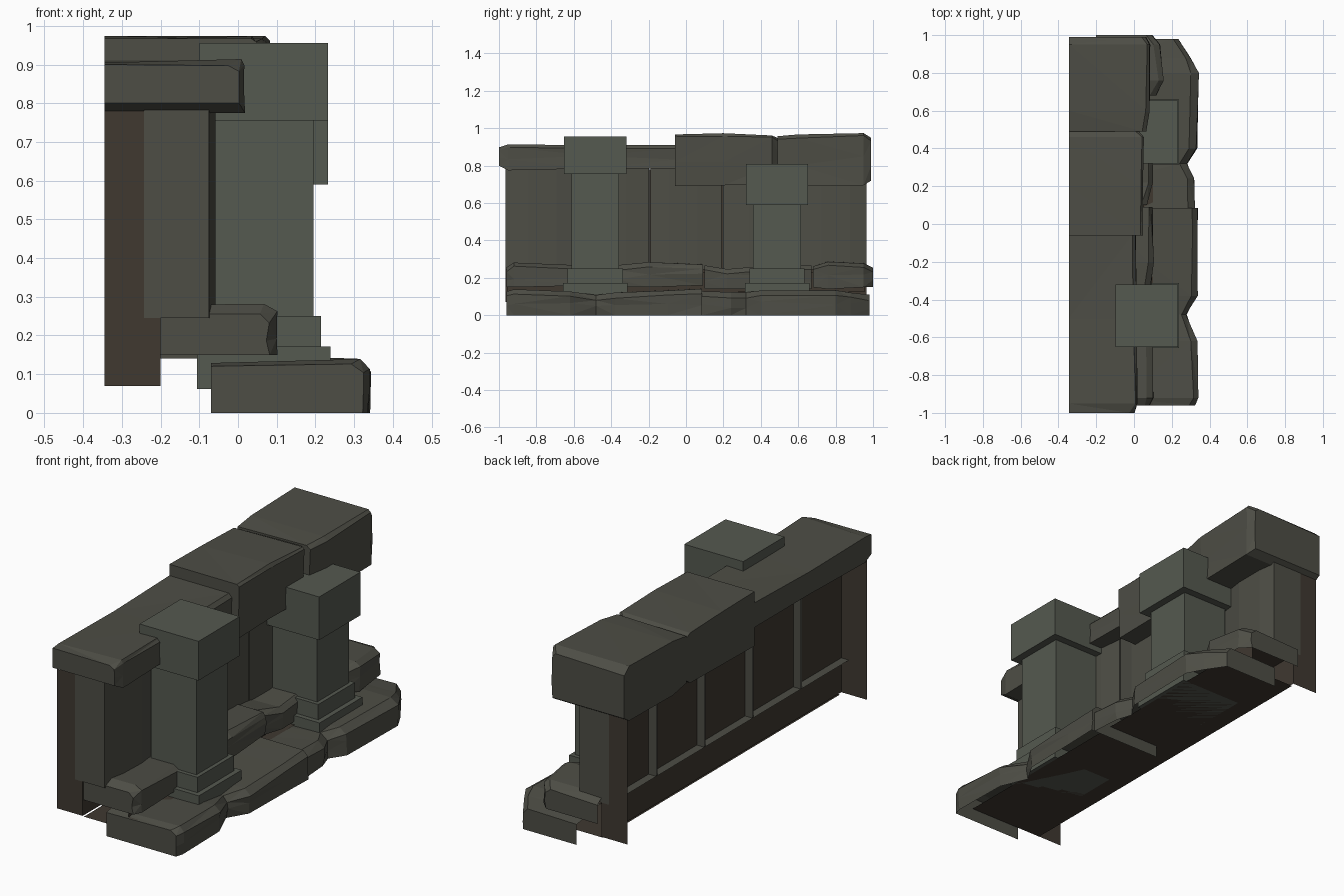
import bpy, bmesh, random
from mathutils import Matrix

if "Cube" in bpy.data.objects:
    bpy.data.objects.remove(bpy.data.objects["Cube"])

random.seed(4)


def material(name, rgb):
    m = bpy.data.materials.new(name)
    m.diffuse_color = (*rgb, 1)
    m.use_nodes = True
    m.node_tree.nodes["Principled BSDF"].inputs["Base Color"].default_value = m.diffuse_color
    return m


STONE = material("stone", (0.075, 0.075, 0.06))
PALE = material("pale_stone", (0.09, 0.1, 0.08))
EARTH = material("earth", (0.05, 0.04, 0.03))


def finish(bm, name, mat, solid=True):
    if solid:
        bmesh.ops.recalc_face_normals(bm, faces=bm.faces)
    me = bpy.data.meshes.new(name)
    bm.to_mesh(me)
    bm.free()
    me.materials.append(mat)
    ob = bpy.data.objects.new(name, me)
    bpy.context.collection.objects.link(ob)
    return ob


def box(bm, x, y, z0, z1, w):
    mat = Matrix.Translation((x, y, (z0 + z1) / 2)) @ Matrix.Diagonal((w, w, z1 - z0, 1))
    bmesh.ops.create_cube(bm, size=1, matrix=mat)


def rough_stone(name, xb, sections, chamfer, open_back=False):
    """Loft a chipped stone along y; each section is (y, front x, bottom z, top z)."""
    bm = bmesh.new()
    rings = []

    def j(a):
        return random.uniform(0, a)
    for y, xf, zb, zt in sections:
        h = zt - zb
        prof = [(xb, zb), (xf - j(0.012), zb), (xf - j(0.012), zb + h * random.uniform(0.3, 0.55)),
                (xf - j(0.008), zt - chamfer - j(0.01)), (xf - chamfer - j(0.02), zt - j(0.004)),
                (xb, zt - j(0.012))]
        rings.append([bm.verts.new((px, y, pz)) for px, pz in prof])
    for a, b in zip(rings, rings[1:]):
        for i in range(6):
            if open_back and i in (0, 5):   # buried sides stay open
                continue
            k = (i + 1) % 6
            bm.faces.new((a[i], b[i], b[k], a[k]))
    bm.faces.new(rings[0])
    bm.faces.new(rings[-1][::-1])
    bmesh.ops.recalc_face_normals(bm, faces=bm.faces)
    bmesh.ops.triangulate(bm, faces=[f for f in bm.faces if len(f.verts) == 4])
    return finish(bm, name, STONE)


def sheet(name, points, faces):
    """Open surface from a few points."""
    bm = bmesh.new()
    vs = [bm.verts.new(p) for p in points]
    for f in faces:
        bm.faces.new([vs[i] for i in f])
    return finish(bm, name, EARTH, False)


# Lower step stones
lower = [
    [(-0.96, 0.325, 0, 0.13), (-0.92, 0.343, 0, 0.14), (-0.62, 0.338, 0, 0.13), (-0.48, 0.28, 0, 0.11),
     (-0.38, 0.34, 0, 0.125), (-0.1, 0.34, 0, 0.135), (0.085, 0.34, 0, 0.145)],
    [(0.085, 0.325, 0, 0.13), (0.24, 0.32, 0, 0.125), (0.32, 0.285, 0, 0.125), (0.4, 0.335, 0, 0.135),
     (0.8, 0.345, 0, 0.135), (0.88, 0.3, 0, 0.125), (0.98, 0.235, 0, 0.11)],
]
for i, s in enumerate(lower):
    rough_stone(f"lower_step_stone_{i + 1}", -0.07, s, 0.025, True)

# Upper step stones
upper = [
    [(-0.96, 0.085, 0.15, 0.26), (-0.92, 0.105, 0.15, 0.285), (-0.5, 0.1, 0.16, 0.265), (-0.36, 0.08, 0.15, 0.25)],
    [(-0.36, 0.09, 0.15, 0.27), (-0.2, 0.11, 0.15, 0.285), (0.09, 0.1, 0.16, 0.275)],
    [(0.1, 0.07, 0.14, 0.27), (0.22, 0.1, 0.14, 0.25), (0.45, 0.1, 0.14, 0.27), (0.67, 0.08, 0.14, 0.27)],
    [(0.68, 0.12, 0.15, 0.265), (0.76, 0.16, 0.14, 0.29), (0.95, 0.14, 0.15, 0.28), (1.0, 0.1, 0.15, 0.255)],
]
for i, s in enumerate(upper):
    rough_stone(f"upper_step_stone_{i + 1}", -0.2, s, 0.02, True)

# Capping stones
caps = [
    [(-1.0, 0.005, 0.8, 0.9), (-0.95, 0.022, 0.775, 0.915), (-0.5, 0.02, 0.785, 0.91), (-0.06, 0.015, 0.785, 0.912)],
    [(-0.06, 0.05, 0.69, 0.97), (0.2, 0.05, 0.695, 0.975), (0.46, 0.055, 0.7, 0.965), (0.5, 0.02, 0.73, 0.945)],
    [(0.49, 0.07, 0.71, 0.96), (0.6, 0.088, 0.69, 0.968), (0.95, 0.09, 0.695, 0.977), (0.99, 0.065, 0.72, 0.95)],
]
for i, s in enumerate(caps):
    rough_stone(f"capping_stone_{i + 1}", -0.345, s, 0.012)

# Upright wall blocks, open at the back where they poke through the wall sheet
for i in range(5):
    yc = (i - 2) * 0.388
    r = random.uniform(-0.02, 0.02)
    plan = [(-0.243, yc - 0.19), (-0.075, yc - 0.19), (-0.058, yc - 0.07 + r),
            (-0.06, yc + 0.08 + r), (-0.075, yc + 0.19), (-0.243, yc + 0.19)]
    bm = bmesh.new()
    low = [bm.verts.new((x, y, 0.245)) for x, y in plan]
    top = [bm.verts.new((x, y, 0.8 if i < 3 else 0.75)) for x, y in plan]
    bm.faces.new(low)
    bm.faces.new(top)
    for k in range(5):
        bm.faces.new((low[k], low[k + 1], top[k + 1], top[k]))
    finish(bm, f"wall_block_{i + 1}", STONE)

# Square columns: plinth, base, shaft and capital
for name, y, zs, zt in (("front_column", -0.485, 0.755, 0.955), ("back_column", 0.487, 0.59, 0.81)):
    bm = bmesh.new()
    for z0, z1, w in ((0.062, 0.172, 0.345), (0.172, 0.25, 0.295), (0.25, zs, 0.255), (zs, zt, 0.332)):
        box(bm, 0.067, y, z0, z1, w)
    finish(bm, name, PALE)

# U-shaped wall sheet: back plane with an end panel at each side
plan = [(-0.345, -0.965), (-0.2, -0.965), (-0.2, 0.965), (-0.345, 0.965)]
sheet("wall_sheet", [(x, y, z) for z in (0.07, 0.78) for x, y in plan],
      [(i, i + 1, i + 5, i + 4) for i in range(3)])

# Earth riser between the steps, and the underside of the fill
prof = [(0.1, 0.125), (0.05, 0.125), (0.05, 0.23), (-0.2, 0.23)]
sheet("earth_riser", [(x, y, z) for y in (-0.955, 0.955) for x, z in prof],
      [(i, i + 4, i + 5, i + 1) for i in range(3)])
sheet("core_underside", [(-0.2, -0.955, 0.062), (-0.2, 0.955, 0.062), (0.22, 0.955, 0.062), (0.22, -0.955, 0.062)],
      [(0, 1, 2, 3)])
